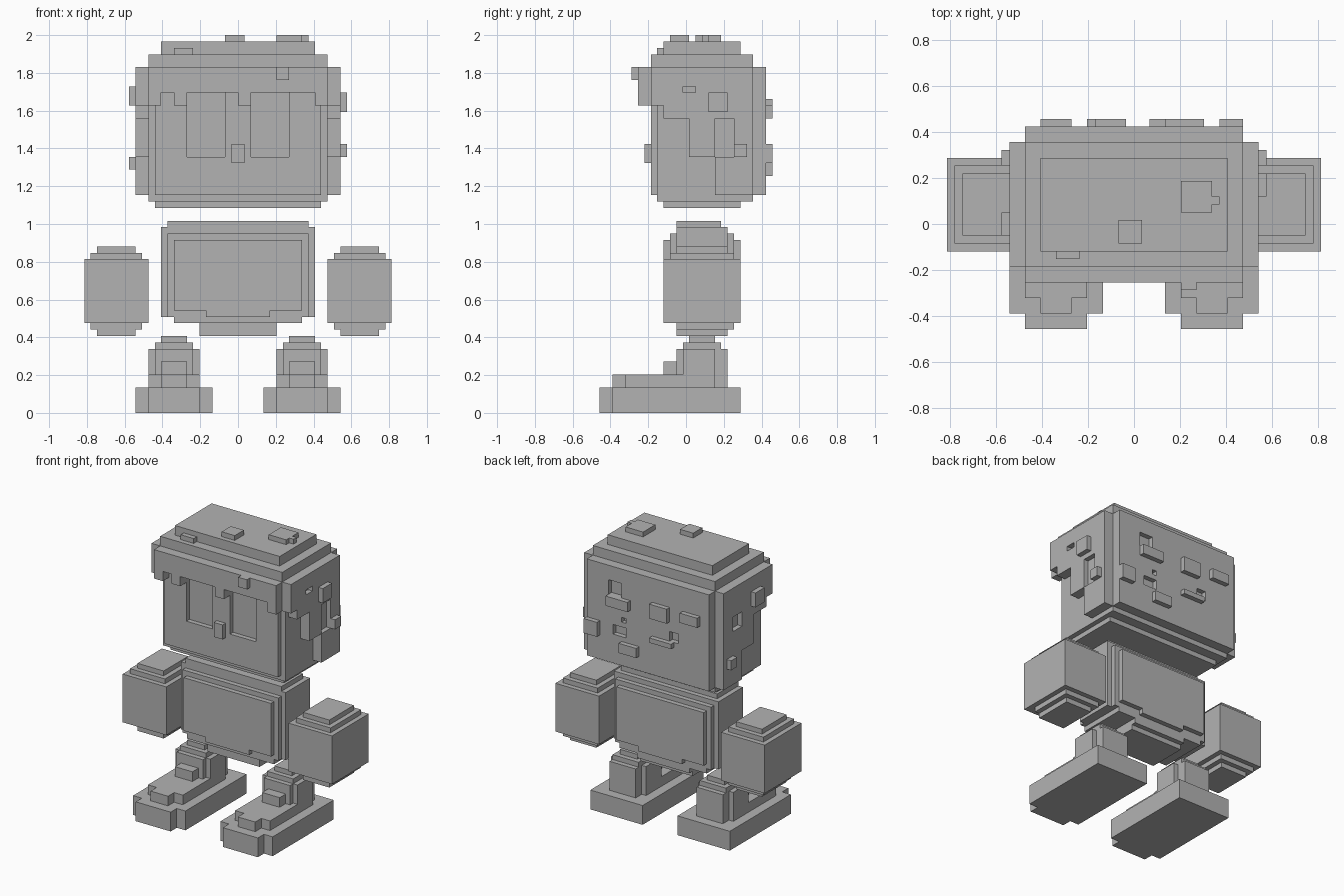
import bpy
import bmesh

U = 2 / 59        # size of one block
Y_MID = 13.5      # block row lying on y = 0

cube = bpy.data.objects.get("Cube")
if cube:
    bpy.data.objects.remove(cube, do_unlink=True)

grey = bpy.data.materials.new("plain_grey")
grey.use_nodes = True
grey.diffuse_color = (0.45, 0.45, 0.45, 1)
grey.node_tree.nodes["Principled BSDF"].inputs["Base Color"].default_value = grey.diffuse_color


def wide(half, y0, y1, z0, z1):
    """Box centred on x = 0."""
    return (-half, half, y0, y1, z0, z1)


def flip(boxes, side):
    """Mirror boxes to the chosen side."""
    if side > 0:
        return boxes
    return [(-b[1], -b[0]) + tuple(b[2:]) for b in boxes]


def inside(p, boxes):
    return any(b[0] < p[0] < b[1] and b[2] < p[1] < b[3] and b[4] < p[2] < b[5]
               for b in boxes)


def part(name, add, cut=()):
    """Outer skin of the joined boxes in add, minus the boxes in cut."""
    cuts = list(cut)
    grid = []
    for a in range(3):
        marks = {v for b in list(add) + cuts for v in (b[2 * a], b[2 * a + 1])}
        grid.append(sorted(marks))
    solid = set()
    n = [len(g) - 1 for g in grid]
    for i in range(n[0]):
        for j in range(n[1]):
            for k in range(n[2]):
                mid = [(g[c] + g[c + 1]) / 2 for g, c in zip(grid, (i, j, k))]
                if inside(mid, add) and not inside(mid, cuts):
                    solid.add((i, j, k))
    bm = bmesh.new()
    verts = {}

    def vert(c):
        if c not in verts:
            x, y, z = (g[q] for g, q in zip(grid, c))
            verts[c] = bm.verts.new((x * U, (y - Y_MID) * U, z * U))
        return verts[c]

    for cell in solid:
        for a in range(3):
            for step in (0, 1):
                near = list(cell)
                near[a] += 2 * step - 1
                if tuple(near) in solid:
                    continue
                ring = []
                for p, q in ((0, 0), (1, 0), (1, 1), (0, 1)):
                    c = list(cell)
                    c[a] += step
                    c[(a + 1) % 3] += p
                    c[(a + 2) % 3] += q
                    ring.append(vert(tuple(c)))
                bm.faces.new(ring if step else ring[::-1])
    mesh = bpy.data.meshes.new(name)
    bm.to_mesh(mesh)
    bm.free()
    mesh.materials.append(grey)
    obj = bpy.data.objects.new(name, mesh)
    bpy.context.collection.objects.link(obj)
    return obj


# Face with sunken eyes, nose and stepped chin
eyes = [(2, 8, 7, 9, 40, 50)]
part("face",
     [wide(13, 8, 20, 34, 50), wide(14, 9, 20, 34, 50),
      wide(14, 9, 24, 33, 34), wide(13, 10, 22, 32, 33)],
     eyes + flip(eyes, -1))
part("nose", [(-1, 1, 7, 9, 39, 42)])

# Hair: cap, crown steps, back, fringe and stepped sides
side_hair = [(14, 16, 8, 24, 48, 54), (14, 16, 10, 24, 46, 48),
             (14, 16, 14, 24, 40, 46), (14, 16, 18, 24, 34, 40),
             (12, 14, 6, 9, 48, 50)]
hair = [wide(16, 8, 24, 50, 54), wide(14, 6, 9, 50, 54),
        wide(14, 18, 26, 34, 54), wide(14, 8, 24, 54, 56),
        wide(12, 10, 22, 56, 58),
        (-10, -8, 6, 8, 48, 50), (0, 2, 6, 8, 48, 50)]
hair += side_hair + flip(side_hair, -1)
tufts = [
    # crown and fringe
    (-2, 1, 11, 14, 58, 59), (6, 10, 15, 19, 58, 59), (10, 11, 16, 17, 58, 59),
    (-10, -7, 9, 10, 56, 57), (6, 8, 5, 6, 52, 54),
    # sides
    (16, 17, 17, 20, 47, 50), (16, 17, 21, 23, 40, 42),
    (-17, -16, 12, 15, 48, 51), (-17, -16, 21, 23, 38, 40),
    # back
    (4, 9, 26, 27, 46, 48), (-5, -1, 26, 27, 46, 49), (-12, -8, 26, 27, 47, 49),
    (11, 14, 26, 27, 39, 42), (2, 6, 26, 27, 37, 39), (-6, -1, 26, 27, 41, 42)]
dents = [(15, 16, 13, 15, 50, 51), (15, 16, 18, 21, 40, 46),
         (-16, -15, 18, 21, 45, 48),
         (6, 9, 25, 26, 48, 51), (5, 6, 25, 26, 43, 44),
         (5, 8, 25, 26, 40, 42), (-7, -5, 25, 26, 42, 44)]
part("hair", hair + tufts, dents)

# Torso with raised front and back panels
part("torso",
     [wide(11, 12, 19, 29, 30), wide(12, 12, 20, 15, 29),
      wide(11, 11, 21, 15, 28), wide(10, 10, 22, 16, 27),
      wide(5, 10, 22, 15, 16), wide(10, 11, 21, 14, 15),
      wide(6, 12, 21, 13, 14), wide(6, 12, 20, 12, 13)])

# Arms, legs and feet on both sides
arm = [(14, 24, 10, 22, 14, 24),
       (15, 23, 11, 21, 24, 25), (16, 22, 12, 20, 25, 26),
       (15, 23, 12, 21, 13, 14), (16, 22, 12, 20, 12, 13)]
leg = [(6, 14, 13, 18, 4, 10), (7, 13, 12, 20, 4, 10),
       (7, 13, 13, 19, 10, 11), (8, 12, 14, 18, 11, 12)]
foot = [(4, 16, 2, 22, 0, 4), (6, 14, 0, 2, 0, 4),
        (6, 14, 4, 13, 4, 6), (8, 12, 2, 4, 4, 6),
        (8, 12, 10, 12, 6, 8)]
for label, side in (("left", 1), ("right", -1)):
    part(label + "_arm", flip(arm, side))
    part(label + "_leg", flip(leg, side))
    part(label + "_foot", flip(foot, side))
